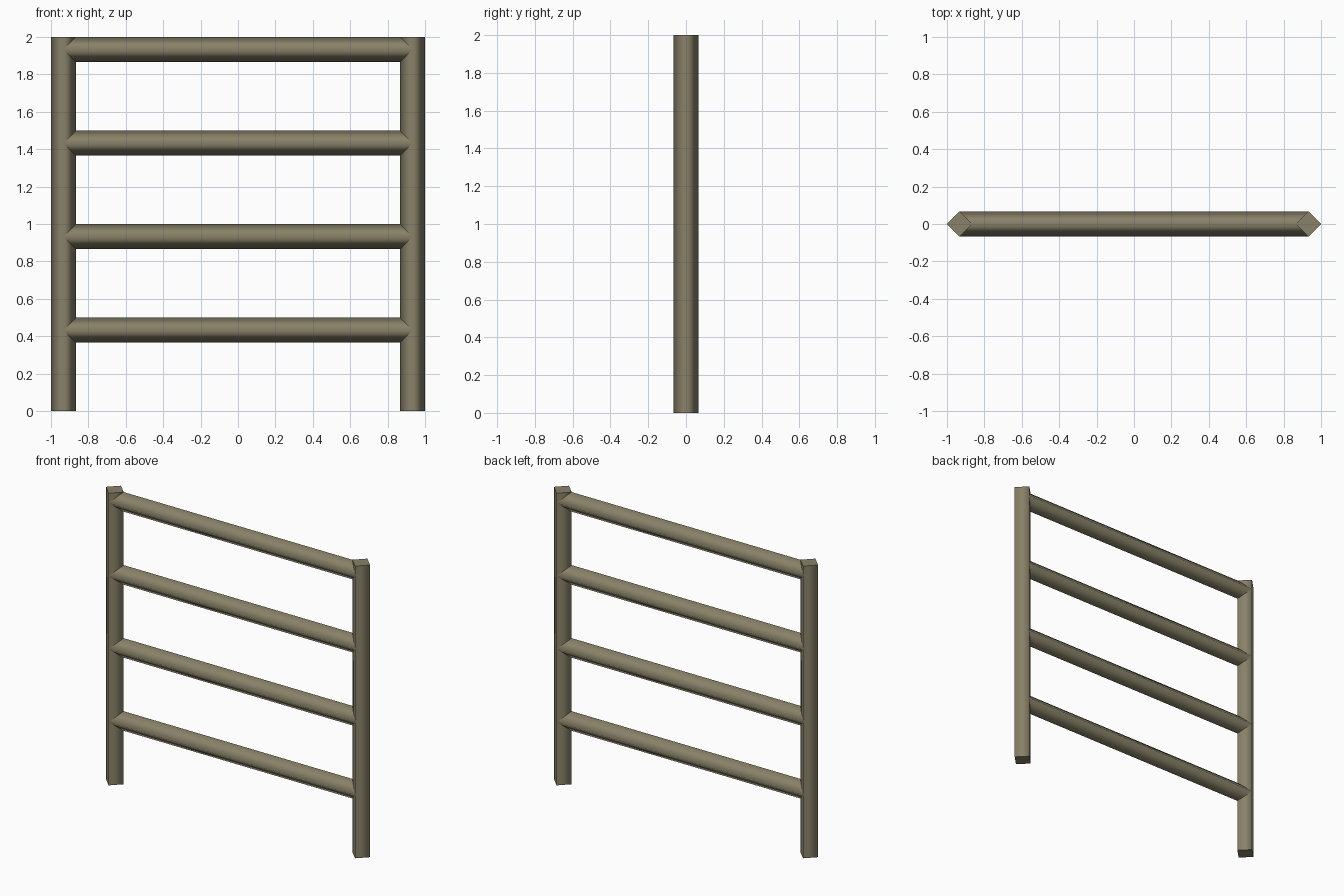
import bpy, math

if "Cube" in bpy.data.objects:
    bpy.data.objects.remove(bpy.data.objects["Cube"])

R = 0.067          # half-diagonal of the square bars
POST_X = 0.933

wood = bpy.data.materials.new("weathered_wood")
wood.diffuse_color = (0.25, 0.223, 0.14, 1)
wood.use_nodes = True
wood.node_tree.nodes["Principled BSDF"].inputs["Base Color"].default_value = wood.diffuse_color


def bar(name, length, location, rotation=(0, 0, 0)):
    """Four-sided bar set edge-on, soft-shaded sides and flat ends."""
    bpy.ops.mesh.primitive_cylinder_add(vertices=4, radius=R, depth=length,
                                        location=location, rotation=rotation)
    ob = bpy.context.object
    ob.name = name
    ob.data.materials.append(wood)
    for face in ob.data.polygons:
        face.use_smooth = abs(face.normal.z) < 0.5
    return ob


# Upright posts
for side, sx in (("left", -1), ("right", 1)):
    bar(side + "_post", 2.0, (sx * POST_X, 0, 1.0))

# Horizontal rails running into the posts
for i in range(4):
    bar(f"rail_{i + 1}", 2 * POST_X, (0, 0, 0.433 + 0.5 * i), (0, math.pi / 2, 0))
